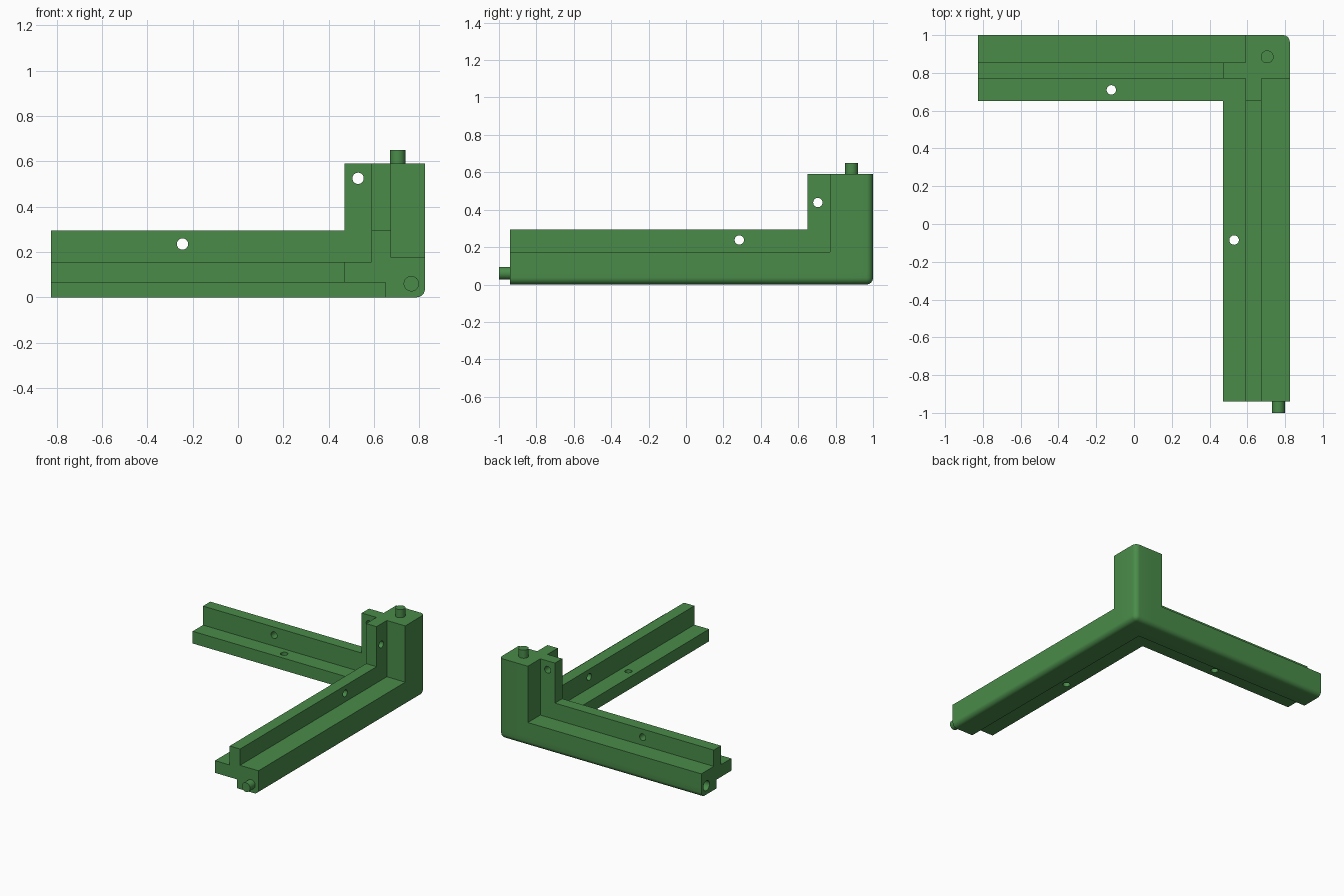
import bpy, bmesh, math
from mathutils import Vector

if "Cube" in bpy.data.objects:
    bpy.data.objects.remove(bpy.data.objects["Cube"])

X, Y = 0.825, 1.0          # outer corner of the bracket
LX, LY, H = -0.825, -0.94, 0.59   # ends of the two arms and top of the post
R = 0.036                  # rounding of the outer edges

green = bpy.data.materials.new("leaf green")
green.diffuse_color = (0.068, 0.26, 0.068, 1)
green.use_nodes = True
green.node_tree.nodes["Principled BSDF"].inputs["Base Color"].default_value = green.diffuse_color

# Solid regions as (x0, x1, y0, y1, z0, z1)
boxes = [
    # arm along y: block, flange, fin
    (0.65, X, LY, Y, 0, 0.175),
    (0.47, X, LY, Y, 0.065, 0.155),
    (0.59, 0.675, LY, Y, 0.065, 0.295),
    # arm along x: block, flange, fin
    (LX, X, 0.825, Y, 0, 0.175),
    (LX, X, 0.65, Y, 0.065, 0.155),
    (LX, X, 0.77, 0.855, 0.065, 0.295),
    # post: block and two fins
    (0.59, X, 0.77, Y, 0.065, H),
    (0.59, 0.675, 0.65, Y, 0.065, H),
    (0.47, X, 0.77, 0.855, 0.065, H),
]


def union_of_boxes(bm, boxes):
    """Skin the union of axis-aligned boxes on their shared grid."""
    cuts = [sorted({v for b in boxes for v in b[2 * k:2 * k + 2]}) for k in range(3)]
    nx, ny, nz = (len(c) - 1 for c in cuts)
    solid = set()
    for i in range(nx):
        for j in range(ny):
            for k in range(nz):
                m = [(cuts[a][n] + cuts[a][n + 1]) / 2 for a, n in enumerate((i, j, k))]
                if any(all(b[2 * a] < m[a] < b[2 * a + 1] for a in range(3)) for b in boxes):
                    solid.add((i, j, k))
    verts = {}

    def vert(key):
        if key not in verts:
            verts[key] = bm.verts.new([cuts[a][key[a]] for a in range(3)])
        return verts[key]

    for cell in solid:
        for a in range(3):
            for side in (0, 1):
                near = list(cell)
                near[a] += 2 * side - 1
                if tuple(near) in solid:
                    continue
                u, w = (a + 1) % 3, (a + 2) % 3
                loop = []
                for du, dw in ((0, 0), (1, 0), (1, 1), (0, 1)):
                    key = list(cell)
                    key[a] += side
                    key[u] += du
                    key[w] += dw
                    loop.append(vert(tuple(key)))
                bm.faces.new(loop if side else loop[::-1])


def cylinder(name, centre, axis, radius, length, sides=32):
    bpy.ops.mesh.primitive_cylinder_add(vertices=sides, radius=radius, depth=length, location=centre)
    ob = bpy.context.object
    ob.name = name
    ob.rotation_euler = {"x": (0, math.pi / 2, 0), "y": (math.pi / 2, 0, 0), "z": (0, 0, 0)}[axis]
    ob.data.materials.append(green)
    return ob


# Corner bracket body
bm = bmesh.new()
union_of_boxes(bm, boxes)
bmesh.ops.dissolve_limit(bm, angle_limit=0.01, verts=bm.verts[:], edges=bm.edges[:])


def outer_edge(e):
    on = [all(abs(v.co[a] - p) < 1e-4 for v in e.verts) for a, p in enumerate((X, Y, 0))]
    return sum(on) == 2


bmesh.ops.bevel(bm, geom=[e for e in bm.edges if outer_edge(e)], offset=R,
                segments=6, profile=0.5, affect="EDGES")
bmesh.ops.recalc_face_normals(bm, faces=bm.faces[:])
mesh = bpy.data.meshes.new("corner_bracket")
bm.to_mesh(mesh)
bm.free()
mesh.materials.append(green)
bracket = bpy.data.objects.new("corner_bracket", mesh)
bpy.context.collection.objects.link(bracket)

# Screw holes through the fins and flanges, and the peg socket in the x arm
holes = [
    ((-0.245, 0.8125, 0.235), "y", 0.025, 0.14),
    ((0.53, 0.8125, 0.525), "y", 0.025, 0.14),
    ((0.6325, 0.285, 0.238), "x", 0.025, 0.14),
    ((0.6325, 0.705, 0.438), "x", 0.025, 0.14),
    ((-0.12, 0.71, 0.11), "z", 0.025, 0.14),
    ((0.53, -0.085, 0.11), "z", 0.025, 0.14),
    ((LX, 0.94, 0.065), "x", 0.036, 0.14),
]
cutters = [cylinder("hole_cutter", *h) for h in holes]
for c in cutters:
    mod = bracket.modifiers.new("hole", "BOOLEAN")
    mod.operation, mod.solver, mod.object = "DIFFERENCE", "EXACT", c
bpy.context.view_layer.update()
bpy.ops.object.select_all(action="DESELECT")
bracket.select_set(True)
bpy.context.view_layer.objects.active = bracket
for mod in list(bracket.modifiers):
    bpy.ops.object.modifier_apply(modifier=mod.name)
for c in cutters:
    bpy.data.objects.remove(c)

# Locating pegs on the post and on the y arm
pegs = [
    cylinder("post_peg", (0.705, 0.885, H + 0.03), "z", 0.034, 0.06),
    cylinder("arm_peg", (0.765, LY - 0.03, 0.06), "y", 0.034, 0.06),
]

# Smooth the round surfaces, keep the corners sharp
for ob in [bracket] + pegs:
    bpy.ops.object.select_all(action="DESELECT")
    ob.select_set(True)
    bpy.context.view_layer.objects.active = ob
    bpy.ops.object.shade_smooth_by_angle(angle=math.radians(30))
